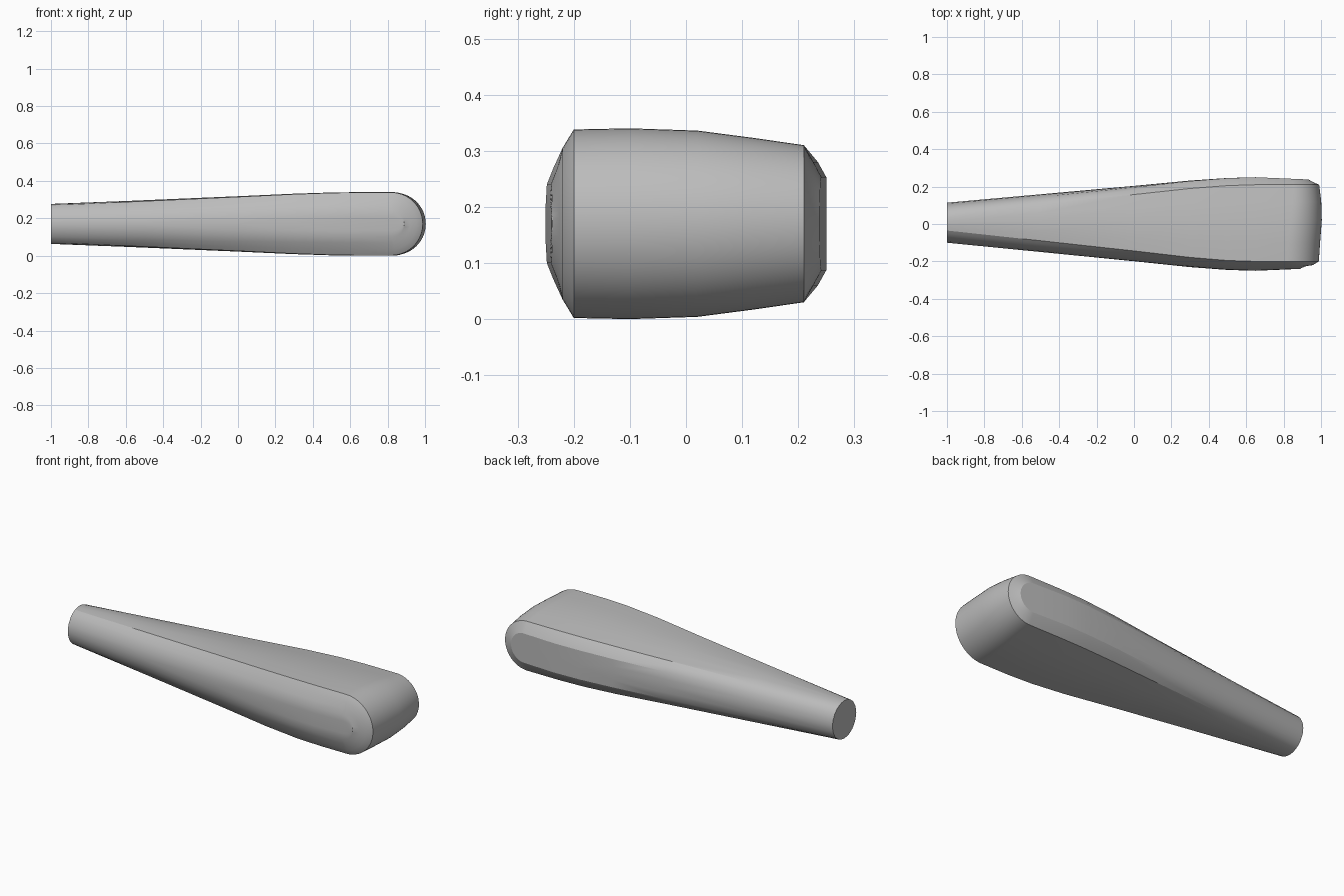
import bpy, bmesh, math

cube = bpy.data.objects.get("Cube")
if cube:
    bpy.data.objects.remove(cube)

MID_Z = 0.17
grey = bpy.data.materials.new("plain grey")
grey.use_nodes = True
grey.diffuse_color = (0.5, 0.5, 0.5, 1)
grey.node_tree.nodes["Principled BSDF"].inputs["Base Color"].default_value = (0.5, 0.5, 0.5, 1)

# Upper half of the broad section, front to back: y, half height, circle angle, nose centre x
SECTION = [(-.25, 0, 0, .82), (-.25, .035, 20, .82), (-.248, .07, 40, .82),
           (-.236, .1, 49, .82), (-.22, .135, 58, .82), (-.2, .168, 67, .82),
           (-.1, .17, 80, .825), (.02, .166, 92, .838), (.12, .153, 104, .848),
           (.21, .14, 117, .85), (.235, .11, 130, .85), (.25, .083, 143, .85),
           (.25, .04, 162, .85), (.25, 0, 180, .85)]
# Taper stations: x and blend from round grip to broad section
TAPER = [(-1, 0), (-.5, .33), (0, .66), (.3, .87), (.5, .97), (.65, 1)]
NOSE_STEPS = 14
GRIP_R = 0.107


def strip(y, h, angle, cx):
    """One lengthwise line of points from the grip to the tip of the nose."""
    a = math.radians(angle)
    cy, cz = .007 - GRIP_R * math.cos(a), GRIP_R * math.sin(a)
    pts = [(x, cy + (y - cy) * t, cz + (h - cz) * t) for x, t in TAPER]
    r = max(h, .07 if y < 0 else .083)
    for i in range(NOSE_STEPS + 1):
        b = math.pi / 2 * i / NOSE_STEPS
        x = cx + r * math.sin(b)
        lean = 1 - .17 * (x - .65) if abs(y) > .22 else 1
        pts.append((x, y * lean, h * math.cos(b)))
    return pts


# Tapered body with rounded nose, upper half
bm = bmesh.new()
strips = [[bm.verts.new(p) for p in strip(*s)] for s in SECTION]
for a, b in zip(strips, strips[1:]):
    for i in range(len(a) - 1):
        bm.faces.new((a[i], a[i + 1], b[i + 1], b[i]))
bm.faces.new([s[0] for s in strips])

# Lower half by mirroring
geom = bm.verts[:] + bm.edges[:] + bm.faces[:]
copy = bmesh.ops.duplicate(bm, geom=geom)["geom"]
for v in copy:
    if isinstance(v, bmesh.types.BMVert):
        v.co.z = -v.co.z
bmesh.ops.remove_doubles(bm, verts=bm.verts[:], dist=.0005)
bmesh.ops.dissolve_degenerate(bm, edges=bm.edges[:], dist=.0005)
bmesh.ops.recalc_face_normals(bm, faces=bm.faces[:])
bmesh.ops.translate(bm, verts=bm.verts[:], vec=(0, 0, MID_Z))

mesh = bpy.data.meshes.new("tapered_body")
bm.to_mesh(mesh)
bm.free()
mesh.materials.append(grey)
body = bpy.data.objects.new("tapered_body", mesh)
bpy.context.collection.objects.link(body)
bpy.ops.object.select_all(action='DESELECT')
body.select_set(True)
bpy.context.view_layer.objects.active = body
bpy.ops.object.shade_smooth_by_angle(angle=math.radians(25))
